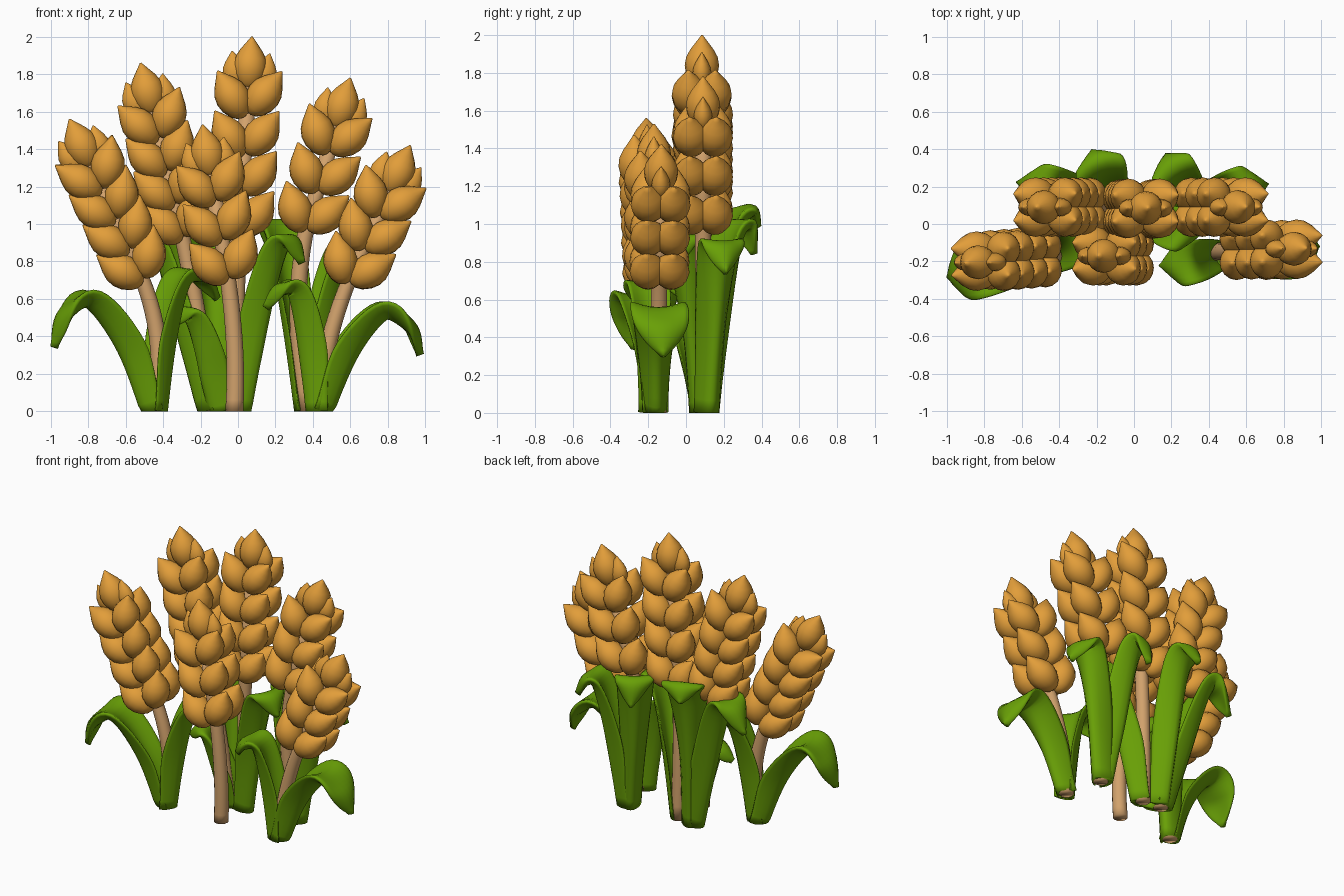
import bpy, bmesh, math
from mathutils import Vector

if "Cube" in bpy.data.objects:
    bpy.data.objects.remove(bpy.data.objects["Cube"])


def material(name, col):
    m = bpy.data.materials.new(name)
    m.diffuse_color = (*col, 1)
    m.use_nodes = True
    m.node_tree.nodes["Principled BSDF"].inputs["Base Color"].default_value = m.diffuse_color
    return m


GRAIN = material("golden grain", (0.76, 0.34, 0.042))
STALK = material("tan straw", (0.64, 0.36, 0.15))
LEAF = material("leaf green", (0.14, 0.35, 0.002))


def finish(name, bm, mat):
    bmesh.ops.recalc_face_normals(bm, faces=bm.faces)
    me = bpy.data.meshes.new(name)
    bm.to_mesh(me)
    bm.free()
    me.materials.append(mat)
    me.polygons.foreach_set("use_smooth", [True] * len(me.polygons))
    ob = bpy.data.objects.new(name, me)
    bpy.context.collection.objects.link(ob)
    return ob


def loft(bm, rings):
    """Skin a list of closed rings and cap both ends."""
    vs = [[bm.verts.new(p) for p in r] for r in rings]
    n = len(vs[0])
    for a, b in zip(vs, vs[1:]):
        for i in range(n):
            j = (i + 1) % n
            bm.faces.new((a[i], a[j], b[j], b[i]))
    bm.faces.new(vs[0])
    bm.faces.new(vs[-1])


def spline(pts, n):
    """Smooth path through the given points."""
    p = [Vector(q) for q in pts]
    p = [2 * p[0] - p[1]] + p + [2 * p[-1] - p[-2]]
    out, segs = [], len(p) - 3
    for k in range(n + 1):
        f = k / n * segs
        i = min(int(f), segs - 1)
        t = f - i
        a, b, c, d = p[i:i + 4]
        out.append(0.5 * (2 * b + (c - a) * t + (2 * a - 5 * b + 4 * c - d) * t * t
                          + (3 * b - a - 3 * c + d) * t ** 3))
    return out


def grain(bm, centre, direction, side, scale=1.0, flat=1.05):
    """Pointed plump kernel along a direction."""
    z = direction.normalized()
    x = (side - z * side.dot(z)).normalized()
    y = z.cross(x)
    prof = [(-.135, .01), (-.125, .036), (-.1, .062), (-.055, .084), (-.01, .091),
            (.035, .083), (.075, .061), (.105, .038), (.13, .019), (.15, .004)]
    rings = []
    for h, r in prof:
        rings.append([centre + scale * (z * h + x * (r * math.cos(a)) + y * (r * flat * math.sin(a)))
                      for a in [2 * math.pi * k / 16 for k in range(16)]])
    loft(bm, rings)


def wheat(name, base, head, tip, rows):
    base, head, tip = Vector(base), Vector(head), Vector(tip)
    length = (tip - head).length
    up = (tip - head).normalized()
    fy = Vector((0, 1, 0))
    fy = (fy - up * fy.dot(up)).normalized()
    fx = fy.cross(up)
    # stalk: tapered tube bending into the head
    ctrl = head - up * 0.45
    path = [(1 - t) ** 2 * base + 2 * t * (1 - t) * ctrl + t * t * head
            for t in [k / 12 for k in range(13)]]
    path.append(tip - up * 0.2)
    bm = bmesh.new()
    rings = []
    for k, p in enumerate(path):
        r = 0.048 - 0.006 * k / 13
        rings.append([p + Vector((r * math.cos(a), r * math.sin(a), 0))
                      for a in [2 * math.pi * i / 14 for i in range(14)]])
    loft(bm, rings)
    finish(name + "_stalk", bm, STALK)
    # head: rows of four kernels, small side kernels and one crown kernel
    bm = bmesh.new()
    step = (length - 0.31) / (rows - 1)
    for i in range(rows):
        c = head + up * (i * step)
        for sx in (-1, 1):
            for sy in (-1, 1):
                grain(bm, c + fx * (sx * 0.089) + fy * (sy * 0.064) + up * (sx * 0.01),
                      up + fx * (sx * 0.66) + fy * (sy * 0.06), fx)
    top = tip - up * 0.15
    grain(bm, top, up, fx, 1.0, 1.0)
    for sx in (-1, 1):
        grain(bm, top + fx * (sx * 0.08) - up * 0.04, up + fx * (sx * 0.2), fx, 0.72, 0.75)
    finish(name + "_head", bm, GRAIN)


def smooth(t):
    t = max(0.0, min(1.0, t))
    return t * t * (3 - 2 * t)


def leaf(name, pts, wide=0.155):
    """Strap leaf: channelled round the stalk at the foot, broad and arched over, pointed."""
    n = 28
    path = spline(pts, n)
    h = path[-1] - path[0]
    w = Vector((h.x, h.y, 0)).normalized().cross(Vector((0, 0, 1)))
    rings = []
    for k, p in enumerate(path):
        t = k / n
        tan = (path[min(k + 1, n)] - path[max(k - 1, 0)]).normalized()
        nor = w.cross(tan).normalized()
        half = 0.07 + (wide - 0.07) * smooth(t / 0.65)
        if t > 0.62:
            half *= max(0.06, 1 - ((t - 0.62) / 0.38) ** 2) ** 0.85
        thick = 0.036 * (1 - 0.4 * smooth((t - 0.7) / 0.3))
        cup = (0.07 + 0.04 * smooth(t / 0.25)) * (1 - smooth((t - 0.15) / 0.8))
        cup -= 0.05 * smooth((t - 0.6) / 0.3) * half / wide
        ring = []
        for i in range(20):
            a = 2 * math.pi * i / 20
            u = math.cos(a)
            q = p + w * (half * u) + nor * (cup * (u * u - 0.35) + thick * math.sin(a))
            q.z = max(q.z, 0)
            ring.append(q)
        rings.append(ring)
    bm = bmesh.new()
    loft(bm, rings)
    finish(name, bm, LEAF)


# Six ears: base, first kernel row, tip, row count
wheat("front_left", (-.445, -.17, 0), (-.55, -.18, .80), (-.90, -.21, 1.56), 4)
wheat("front_middle", (-.02, -.16, 0), (-.07, -.17, .81), (-.19, -.17, 1.53), 3)
wheat("front_right", (.44, -.15, 0), (.63, -.14, .785), (.92, -.13, 1.42), 3)
wheat("back_left", (-.14, .10, 0), (-.32, .09, 1.03), (-.52, .09, 1.86), 4)
wheat("back_middle", (0, .09, 0), (.01, .08, 1.05), (.075, .085, 2.0), 4)
wheat("back_right", (.37, .11, 0), (.39, .09, 1.07), (.60, .09, 1.78), 3)

# Leaves around each foot
leaf("front_left_outer_leaf", [(-.46, -.17, 0), (-.58, -.2, .35), (-.78, -.24, .6),
                               (-.92, -.26, .52), (-.98, -.28, .34)])
leaf("front_left_inner_leaf", [(-.43, -.17, 0), (-.39, -.15, .4), (-.31, -.1, .7),
                               (-.2, -.05, .72), (-.11, 0, .6)], 0.13)
leaf("front_right_outer_leaf", [(.45, -.16, 0), (.58, -.16, .33), (.77, -.15, .54),
                                (.91, -.13, .46), (.97, -.12, .3)])
leaf("front_right_inner_leaf", [(.42, -.17, 0), (.39, -.18, .35), (.32, -.2, .64),
                                (.23, -.22, .65), (.15, -.22, .55)], 0.12)
leaf("middle_right_leaf", [(.015, .07, 0), (.09, .04, .45), (.2, -.02, .85),
                           (.28, -.04, .91), (.34, -.05, .79)], 0.12)
leaf("middle_left_leaf", [(-.1, .08, 0), (-.16, .03, .3), (-.25, 0, .52), (-.36, -.01, .46)], 0.11)
leaf("back_left_outer_leaf", [(-.16, .11, 0), (-.28, .15, .5), (-.42, .19, .94),
                              (-.52, .21, .96), (-.61, .22, .8)], 0.12)
leaf("back_left_rear_leaf", [(-.12, .12, 0), (-.15, .17, .55), (-.17, .25, .97),
                             (-.19, .33, 1.07), (-.22, .38, .98)], 0.14)
leaf("back_right_rear_leaf", [(.35, .12, 0), (.29, .17, .5), (.23, .24, .93),
                              (.19, .31, .99), (.18, .36, .84)], 0.13)
leaf("back_right_outer_leaf", [(.39, .12, 0), (.45, .15, .5), (.54, .18, .85),
                               (.62, .2, .87), (.7, .21, .74)], 0.12)
